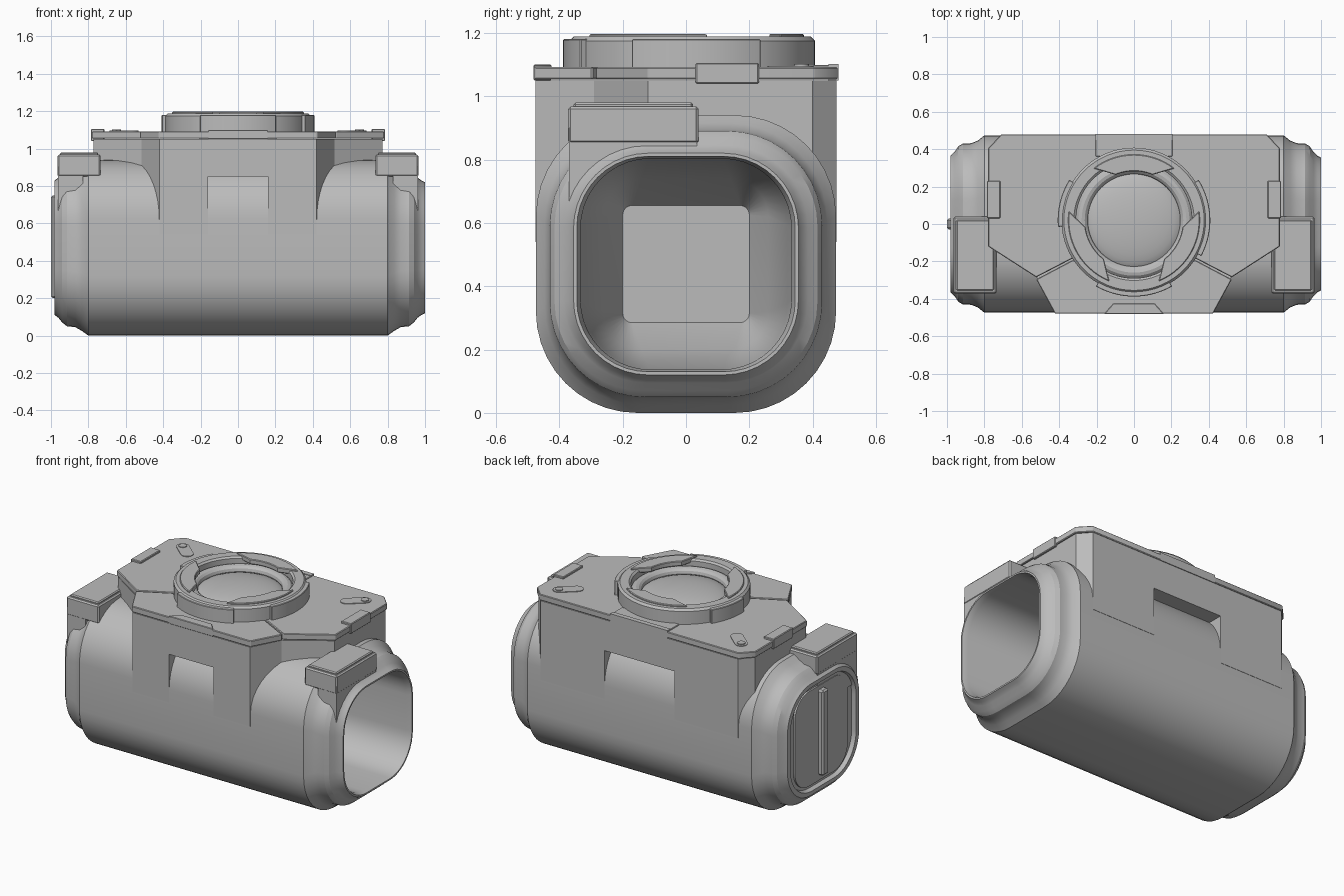
import bpy, bmesh, math

if "Cube" in bpy.data.objects:
    bpy.data.objects.remove(bpy.data.objects["Cube"])

GREY = bpy.data.materials.new("mid grey")
GREY.diffuse_color = (0.5, 0.5, 0.5, 1)
GREY.use_nodes = True
GREY.node_tree.nodes["Principled BSDF"].inputs["Base Color"].default_value = GREY.diffuse_color
CY = 0.02  # y centre of the lens assembly


def finish(name, bm, bevel=0.0):
    """Turn a bmesh into a named object with optional edge bevel."""
    bmesh.ops.recalc_face_normals(bm, faces=bm.faces[:])
    mesh = bpy.data.meshes.new(name)
    bm.to_mesh(mesh)
    bm.free()
    ob = bpy.data.objects.new(name, mesh)
    bpy.context.collection.objects.link(ob)
    mesh.materials.append(GREY)
    if bevel:
        mod = ob.modifiers.new("bevel", 'BEVEL')
        mod.width, mod.segments, mod.limit_method = bevel, 1, 'ANGLE'
        mod.angle_limit = math.radians(40)
    return ob


def prism(name, pts, z0, z1, bevel=0.0):
    """Extrude an outline in x, y from z0 to z1."""
    bm = bmesh.new()
    lo = [bm.verts.new((x, y, z0)) for x, y in pts]
    hi = [bm.verts.new((x, y, z1)) for x, y in pts]
    bm.faces.new(lo)
    bm.faces.new(hi)
    n = len(pts)
    for i in range(n):
        j = (i + 1) % n
        bm.faces.new((lo[i], lo[j], hi[j], hi[i]))
    return finish(name, bm, bevel)


def box(name, x0, x1, y0, y1, z0, z1, bevel=0.0):
    return prism(name, [(x0, y0), (x1, y0), (x1, y1), (x0, y1)], z0, z1, bevel)


def loft(name, sections, n=10):
    """Skin rounded-rectangle sections (x, half width, half height, radius)."""
    bm = bmesh.new()
    rings = []
    for x, hy, hz, r in sections:
        ring = []
        for k, (sy, sz) in enumerate([(1, 1), (-1, 1), (-1, -1), (1, -1)]):
            for i in range(n + 1):
                a = math.pi / 2 * (k + i / n)
                ring.append(bm.verts.new((x, sy * (hy - r) + r * math.cos(a),
                                          0.47 + sz * (hz - r) + r * math.sin(a))))
        rings.append(ring)
    m = len(rings[0])
    for a, b in zip(rings, rings[1:]):
        for i in range(m):
            j = (i + 1) % m
            bm.faces.new((a[i], a[j], b[j], b[i]))
    bm.faces.new(rings[0])
    bm.faces.new(rings[-1])
    return finish(name, bm)


def lathe(name, profile, steps=64):
    """Revolve a closed (radius, z) profile around the lens axis."""
    bm = bmesh.new()
    vs = [bm.verts.new((r, CY, z)) for r, z in profile]
    es = [bm.edges.new((vs[i], vs[(i + 1) % len(vs)])) for i in range(len(vs))]
    bmesh.ops.spin(bm, geom=vs + es, cent=(0, CY, 0), axis=(0, 0, 1),
                   angle=math.tau, steps=steps, use_merge=False)
    bmesh.ops.remove_doubles(bm, verts=bm.verts[:], dist=1e-4)
    return finish(name, bm)


def arc(r, a0, a1, n=14):
    return [(r * math.cos(math.radians(a0 + (a1 - a0) * i / n)),
             CY + r * math.sin(math.radians(a0 + (a1 - a0) * i / n))) for i in range(n + 1)]


def cut(ob, cutter):
    mod = ob.modifiers.new("cut", 'BOOLEAN')
    mod.operation, mod.solver, mod.object = 'DIFFERENCE', 'EXACT', cutter
    cutter.hide_render = True


# Tube body: stepped rim on both ends, closed at the left, hollow from the right
half = [(0.80, 0.474, 0.47, 0.32), (0.835, 0.446, 0.445, 0.31), (0.87, 0.432, 0.425, 0.30),
        (0.915, 0.430, 0.420, 0.30), (0.94, 0.415, 0.40, 0.28), (0.96, 0.385, 0.375, 0.26),
        (0.98, 0.365, 0.36, 0.24)]
left = [(-x, hy, hz, r) for x, hy, hz, r in reversed(half)]
cavity = [(1.0, 0.345, 0.34, 0.225), (0.965, 0.333, 0.333, 0.22), (-0.45, 0.32, 0.325, 0.20),
          (-0.62, 0.26, 0.27, 0.12), (-0.75, 0.20, 0.185, 0.03)]
loft("tube_body", [(-0.955, 0.325, 0.325, 0.21), (-0.98, 0.335, 0.335, 0.22)] + left + half
     + [(1.0, 0.355, 0.35, 0.235)] + cavity)
cavity_cutter = loft("cavity_cutter", [(1.1, 0.352, 0.347, 0.23)]
                     + [(x, hy + 0.006, hz + 0.006, r + 0.006) for x, hy, hz, r in cavity])

# Left end cover with vertical grip bar
loft("end_cover", [(-0.94, 0.27, 0.305, 0.14), (-0.966, 0.27, 0.305, 0.14)])
box("end_grip", -1.0, -0.95, -0.03, 0.03, 0.20, 0.75, 0.01)

# Upper housing with slanted front corners and front and back recesses
outline = [(-0.705, 0.476), (0.705, 0.476), (0.772, 0.40), (0.772, -0.12), (0.515, -0.29),
           (0.42, -0.476), (-0.42, -0.476), (-0.515, -0.29), (-0.772, -0.12), (-0.772, 0.40)]
housing = prism("upper_housing", outline, 0.54, 1.05)
cut(housing, box("front_recess_cutter", -0.16, 0.16, -0.6, -0.30, 0.4, 0.85))
cut(housing, box("back_recess_cutter", -0.25, 0.25, 0.30, 0.6, 0.4, 0.85))
cut(housing, cavity_cutter)

# Lid in two plates with a seam between them
prism("lid_main", [(-0.71, 0.479), (0.71, 0.479), (0.78, 0.405), (0.78, -0.12), (0.523, -0.285),
                   (0.33, -0.185), (-0.33, -0.185), (-0.523, -0.285), (-0.78, -0.12),
                   (-0.78, 0.405)], 1.053, 1.092, 0.004)
prism("lid_front", [(-0.33, -0.194), (-0.523, -0.296), (-0.423, -0.479), (0.423, -0.479),
                    (0.523, -0.296), (0.33, -0.194)], 1.053, 1.092, 0.004)
prism("front_latch", [(-0.16, -0.481), (0.16, -0.481), (0.11, -0.425), (-0.11, -0.425)],
      1.05, 1.10, 0.003)
box("back_latch", -0.205, 0.205, 0.36, 0.478, 1.06, 1.098, 0.003)
box("back_latch_lip", -0.205, 0.205, 0.45, 0.481, 1.05, 1.102)

for s, side in ((-1, "left"), (1, "right")):
    # Lid clips
    x0, x1 = sorted((s * 0.715, s * 0.786))
    box(side + "_clip", x0, x1, 0.03, 0.23, 1.04, 1.105, 0.004)
    # Diagonal slot plate with a round button
    a = math.atan2(-0.07, -s * 0.08)
    slot = []
    for cx, cy, t in ((s * 0.65, 0.365, a + math.pi), (s * 0.57, 0.295, a)):
        slot += [(cx + 0.038 * math.cos(t + math.pi * (i / 8 - 0.5)),
                  cy + 0.038 * math.sin(t + math.pi * (i / 8 - 0.5))) for i in range(9)]
    prism(side + "_slot_plate", slot, 1.088, 1.096)
    prism(side + "_slot_button", [(s * 0.65 + 0.024 * math.cos(i * math.pi / 8),
                                   0.365 + 0.024 * math.sin(i * math.pi / 8))
                                  for i in range(16)], 1.09, 1.101)
    # Shoulder bracket with an inset cap and a lower leg over the rim
    x0, x1 = sorted((s * 0.735, s * 0.965))
    cut(box(side + "_bracket", x0, x1, -0.372, 0.04, 0.85, 0.968, 0.008), cavity_cutter)
    box(side + "_bracket_cap", x0 + 0.014, x1 - 0.014, -0.355, 0.022, 0.96, 0.98, 0.006)
    x0, x1 = sorted((s * 0.83, s * 0.962))
    cut(box(side + "_bracket_leg", x0, x1, -0.37, 0.035, 0.65, 0.90), cavity_cutter)

# Lens ring, inner lip and domed lens
lathe("lens_ring", [(0.31, 1.08), (0.388, 1.08), (0.388, 1.175), (0.375, 1.188),
                    (0.322, 1.188), (0.31, 1.178)])
lathe("lens_lip", [(0.28 + 0.033 * math.cos(i * math.tau / 12),
                    1.125 + 0.03 * math.sin(i * math.tau / 12)) for i in range(12)])
lathe("lens_dome", [(0, 1.08), (0.262, 1.08)]
      + [(0.262 * math.cos(i * math.pi / 16), 1.10 + 0.055 * math.sin(i * math.pi / 16))
         for i in range(8)] + [(0, 1.155)])

# Outer pads around the lens ring
for name, a0, a1 in (("right", -28, 32), ("front", 240, 300), ("left", 148, 185)):
    prism(name + "_ring_pad", arc(0.408, a0, a1) + arc(0.37, a1, a0), 1.085, 1.18, 0.003)

# Three blades reaching over the lens
for name, c in (("back", 90), ("left", 210), ("right", 330)):
    prism(name + "_blade", arc(0.352, c - 38, c + 38) + arc(0.262, c + 22, c - 22),
          1.165, 1.197, 0.004)

# Apply the modifiers, drop the cutters, shade by angle
objs = list(bpy.context.scene.objects)
for ob in objs:
    bpy.context.view_layer.objects.active = ob
    for mod in list(ob.modifiers):
        bpy.ops.object.modifier_apply(modifier=mod.name)
for ob in objs:
    if ob.hide_render:
        bpy.data.objects.remove(ob)
for ob in bpy.context.scene.objects:
    ob.select_set(True)
    bpy.context.view_layer.objects.active = ob
bpy.ops.object.shade_smooth_by_angle(angle=math.radians(25))
